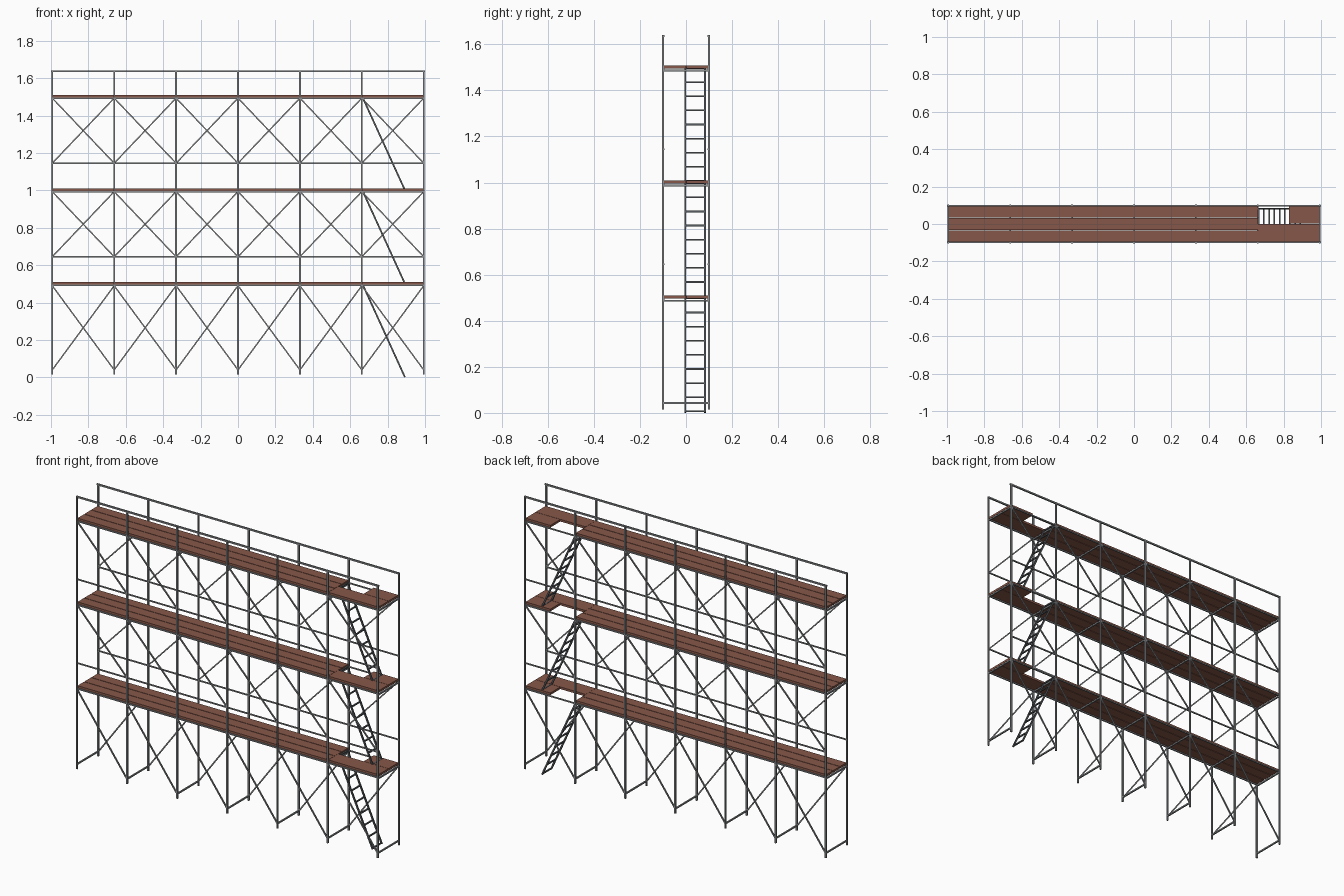
import bpy, bmesh, math
from mathutils import Vector, Matrix

if "Cube" in bpy.data.objects:
    bpy.data.objects.remove(bpy.data.objects["Cube"])


def material(name, rgb):
    m = bpy.data.materials.new(name)
    m.diffuse_color = (*rgb, 1)
    m.use_nodes = True
    m.node_tree.nodes["Principled BSDF"].inputs["Base Color"].default_value = m.diffuse_color
    return m


STEEL = material("steel grey", (0.27, 0.28, 0.29))
DARK = material("dark ladder steel", (0.10, 0.11, 0.12))
WOOD = material("brown planks", (0.24, 0.096, 0.066))

PITCH = 0.331
XS = [i * PITCH for i in range(-3, 4)]
LEVELS = [0.5, 1.0, 1.5]
Y = 0.1


def finish(bm, name, mat):
    me = bpy.data.meshes.new(name)
    bm.to_mesh(me)
    bm.free()
    me.materials.append(mat)
    ob = bpy.data.objects.new(name, me)
    bpy.context.collection.objects.link(ob)


def bar(bm, a, b, w, h=None):
    """Square bar from a to b, one pair of sides kept parallel to the y axis."""
    a, b = Vector(a), Vector(b)
    d = (b - a).normalized()
    s = Vector((1, 0, 0)) if abs(d.y) > 0.9 else Vector((0, 1, 0))
    t = d.cross(s)
    rot = Matrix((s, t, d)).transposed().to_4x4()
    bmesh.ops.create_cube(bm, size=1, matrix=Matrix.Translation((a + b) / 2) @ rot
                          @ Matrix.Diagonal((w, h or w, (b - a).length, 1)))


def box(bm, x0, x1, y0, y1, z0, z1):
    m = Matrix.Translation(((x0 + x1) / 2, (y0 + y1) / 2, (z0 + z1) / 2))
    m = m @ Matrix.Diagonal((x1 - x0, y1 - y0, z1 - z0, 1))
    bmesh.ops.create_cube(bm, size=1, matrix=m)


# upright posts
bm = bmesh.new()
for x in XS:
    for y in (-Y, Y):
        bar(bm, (x, y, 0.015), (x, y, 1.64), 0.009)
finish(bm, "upright_posts", STEEL)

# cross bars joining front and back posts
bm = bmesh.new()
for x in XS:
    for z in [0.043] + [l - 0.013 for l in LEVELS]:
        bar(bm, (x, -Y, z), (x, Y, z), 0.008)
finish(bm, "cross_bars", STEEL)

# long guard rails and the ledgers along the deck edges
bm = bmesh.new()
for y in (-0.097, 0.097):
    for z in (0.645, 1.145):
        bar(bm, (XS[0], y, z), (XS[-1], y, z), 0.007)
    bar(bm, (-0.999, y, 1.637), (0.999, y, 1.637), 0.009)
    for z in LEVELS:
        bar(bm, (XS[0], y, z - 0.008), (XS[-1], y, z - 0.008), 0.007)
finish(bm, "guard_rails", STEEL)

# diagonal braces, falling to the right in front and to the left at the back
bm = bmesh.new()
for side, y in enumerate((-0.099, 0.099)):
    for x0, x1 in zip(XS, XS[1:]):
        for lo, hi in ((0.04, 0.49), (0.645, 0.993), (1.145, 1.493)):
            za, zb = (lo, hi) if side else (hi, lo)
            bar(bm, (x0, y, za), (x1, y, zb), 0.007)
finish(bm, "diagonal_braces", STEEL)

# plank decks, with a ladder hatch in the last bay
for i, z in enumerate(LEVELS):
    bm = bmesh.new()
    z0, z1 = z - 0.004, z + 0.009
    for y0, y1 in ((-0.0945, -0.0345), (-0.031, 0.031), (0.0345, 0.0945)):
        box(bm, XS[0], XS[-2], y0, y1, z0, z1)
    box(bm, XS[-2] + 0.001, 0.993, -0.0945, -0.0005, z0, z1)
    box(bm, 0.83, 0.993, 0.0015, 0.0945, z0, z1)
    finish(bm, f"plank_deck_{i + 1}", WOOD)

# ladders
for i, z in enumerate(LEVELS):
    bm = bmesh.new()
    foot, head = Vector((0.892, 0, z - 0.498)), Vector((0.664, 0, z + 0.002))
    d = head - foot
    for y in (-0.003, 0.082):
        off = Vector((0, y, 0))
        bar(bm, foot + off, head + off, 0.008, 0.009)
    for k in range(9):
        p = foot + d * (0.01 + k * 0.1225)
        bar(bm, (p.x, -0.003, p.z), (p.x, 0.082, p.z), 0.008, 0.007)
    # cut the tilted ends flat at the foot
    for v in bm.verts:
        v.co.z = max(v.co.z, z - 0.5)
    finish(bm, f"ladder_{i + 1}", DARK)
